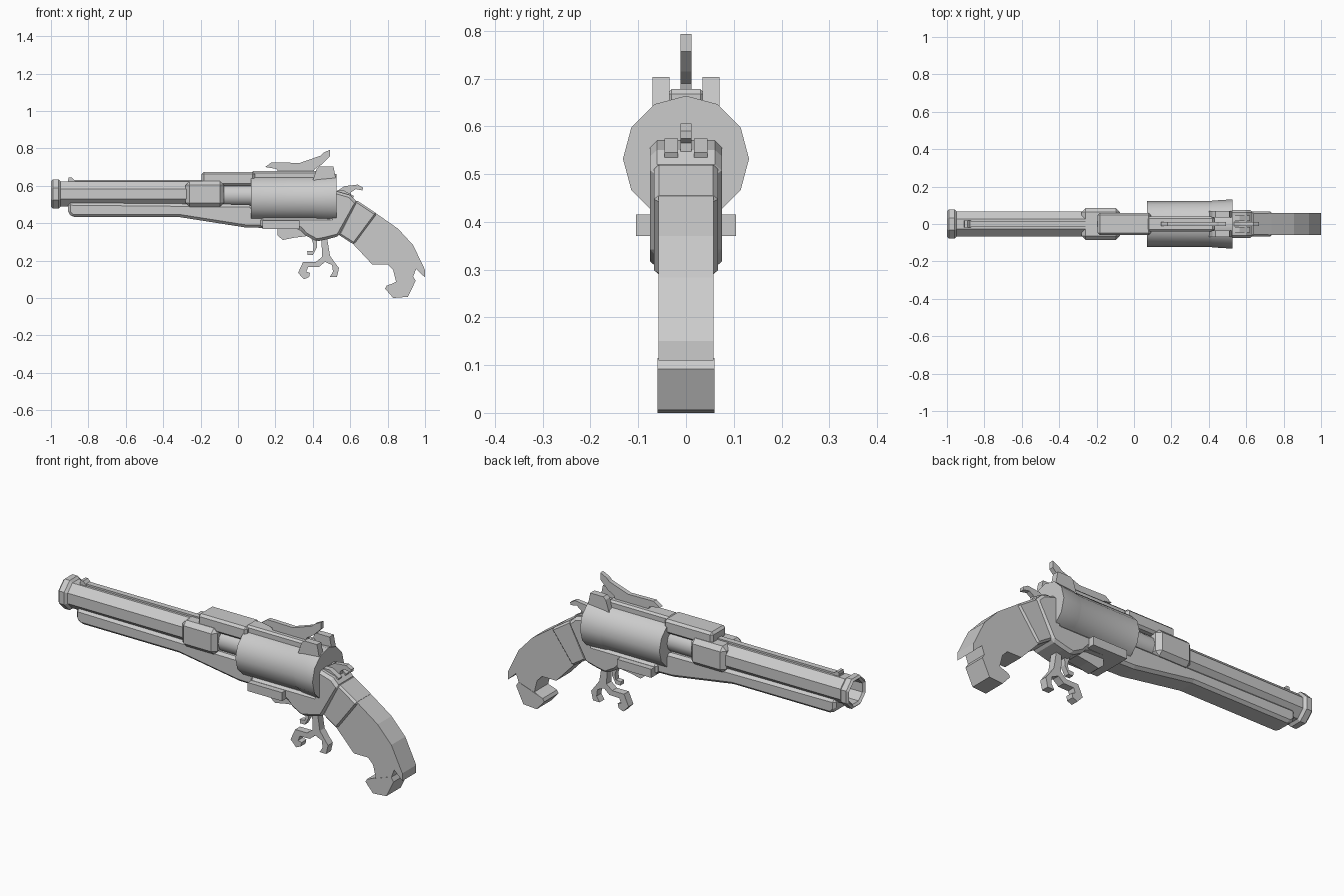
import bpy, bmesh, math


def finish(name, bm, smooth=None):
    bmesh.ops.recalc_face_normals(bm, faces=bm.faces)
    me = bpy.data.meshes.new(name)
    bm.to_mesh(me)
    bm.free()
    ob = bpy.data.objects.new(name, me)
    bpy.context.collection.objects.link(ob)
    if smooth:
        bpy.context.view_layer.objects.active = ob
        ob.select_set(True)
        bpy.ops.object.shade_smooth_by_angle(angle=math.radians(smooth))
        ob.select_set(False)
    return ob


def plate(name, pts, half, bevel=0, y=0):
    """Side profile (x, z) extruded to both sides of the plane y."""
    bm = bmesh.new()
    a, b = ([bm.verts.new((px, y + s * half, pz)) for px, pz in pts] for s in (-1, 1))
    bm.faces.new(a)
    bm.faces.new(b[::-1])
    for i in range(len(pts)):
        j = (i + 1) % len(pts)
        bm.faces.new((a[i], b[i], b[j], a[j]))
    ob = finish(name, bm)
    if bevel:
        m = ob.modifiers.new("chamfer", 'BEVEL')
        m.width, m.segments = bevel, 1
    return ob


def box(name, x0, x1, y0, y1, z0, z1, bevel=0):
    return plate(name, [(x0, z0), (x1, z0), (x1, z1), (x0, z1)],
                 (y1 - y0) / 2, bevel, (y0 + y1) / 2)


def loft(name, sections, n, z, turn=0, smooth=None):
    """Rings of n sides along x; sections are (x, radius)."""
    bm = bmesh.new()
    rings = [[bm.verts.new((x, r * math.cos(turn + i * math.tau / n),
                            z + r * math.sin(turn + i * math.tau / n)))
              for i in range(n)] for x, r in sections]
    for a, b in zip(rings, rings[1:]):
        for i in range(n):
            j = (i + 1) % n
            bm.faces.new((a[i], a[j], b[j], b[i]))
    bm.faces.new(rings[0])
    bm.faces.new(rings[-1])
    return finish(name, bm, smooth)


# Octagonal barrel with flared muzzle and open bore
loft("barrel", [(-.75, .055), (-.99, .062), (-1, .074), (-.99, .085), (-.96, .085),
                (-.948, .072), (-.2, .072)], 8, .556, math.pi / 8)
loft("barrel_root", [(-.25, .058), (.1, .058)], 12, .548, 0, 40)

# Barrel collar, rib and front sight
box("barrel_collar", -.28, -.075, -.085, .085, .487, .625, .022)
box("sight_rib", -.91, -.04, -.015, .015, .60, .632)
plate("front_sight", [(-.91, .62), (-.905, .645), (-.89, .645), (-.875, .63), (-.87, .62)], .02)

# Beam under the barrel, running back beneath the cylinder
plate("under_beam", [(-.91, .51), (-.91, .455), (-.885, .432), (-.31, .432), (.04, .377),
                     (.35, .37), (.35, .45), (.09, .47), (.07, .50)], .058, .014)

# Top strap
box("top_strap_front", -.195, .09, -.06, .06, .60, .674, .012)
box("top_strap_rear", .07, .43, -.04, .04, .62, .678, .01)

# Twelve-sided drum with flared rear
loft("drum", [(.07, .122), (.41, .122), (.42, .125), (.527, .132)], 12, .532, 0, 40)
for s, side in ((-1, "left"), (1, "right")):
    a, b = sorted((s * .035, s * .07))
    plate(f"drum_lug_{side}", [(.40, .63), (.42, .69), (.435, .703), (.51, .703), (.527, .62)],
          .0175, 0, s * .0525)
    a, b = sorted((s * .018, s * .045))
    plate(f"hammer_cheek_{side}", [(.52, .50), (.53, .575), (.565, .575), (.62, .545), (.60, .50)],
          .014, 0, s * .031)

# Rear sight latch with upswept spur
plate("top_latch", [(.145, .70), (.18, .725), (.33, .722), (.44, .76), (.455, .775), (.492, .793),
                    (.492, .757), (.45, .715), (.41, .69), (.40, .66), (.22, .66), (.205, .69)], .012)

# Hammer
plate("hammer", [(.53, .52), (.535, .575), (.57, .598), (.64, .606), (.668, .59), (.666, .575),
                 (.63, .582), (.605, .565), (.60, .52)], .012)

# Rear frame, side rail and lower catch
plate("frame", [(.12, .43), (.12, .372), (.33, .368), (.36, .335), (.42, .302), (.47, .312),
                (.54, .33), (.64, .51), (.60, .55), (.53, .57), (.49, .56), (.49, .43)], .075, .014)
box("side_rail", .13, .33, -.105, .105, .37, .415)
plate("lower_catch", [(.21, .38), (.21, .335), (.24, .31), (.30, .322), (.40, .335), (.40, .38)], .035)

# Grip with collar and butt cap
plate("grip_collar", [(.63, .525), (.743, .45), (.62, .285), (.535, .34)], .067, .01)
plate("grip", [(.72, .465), (.856, .37), (.936, .283), (1, .15), (1, .11), (.952, .155),
               (.936, .112), (.80, .066), (.845, .086), (.829, .15), (.80, .18),
               (.717, .18), (.60, .305)], .058)
plate("butt_cap", [(.936, .115), (.95, .092), (.908, .006), (.83, 0), (.786, .05), (.795, .066)], .06)

# Trigger and split finger guard
plate("trigger", [(.385, .34), (.405, .28), (.40, .252), (.37, .25), (.373, .23), (.40, .23),
                  (.422, .27), (.425, .34)], .014)
plate("finger_guard", [(.445, .33), (.45, .22), (.417, .193), (.348, .193), (.321, .134), (.353, .10),
                       (.38, .112), (.385, .134), (.365, .14), (.375, .165), (.433, .166),
                       (.465, .193), (.503, .176), (.508, .14), (.49, .112), (.529, .112),
                       (.54, .16), (.519, .187), (.492, .225), (.475, .33)], .02)
